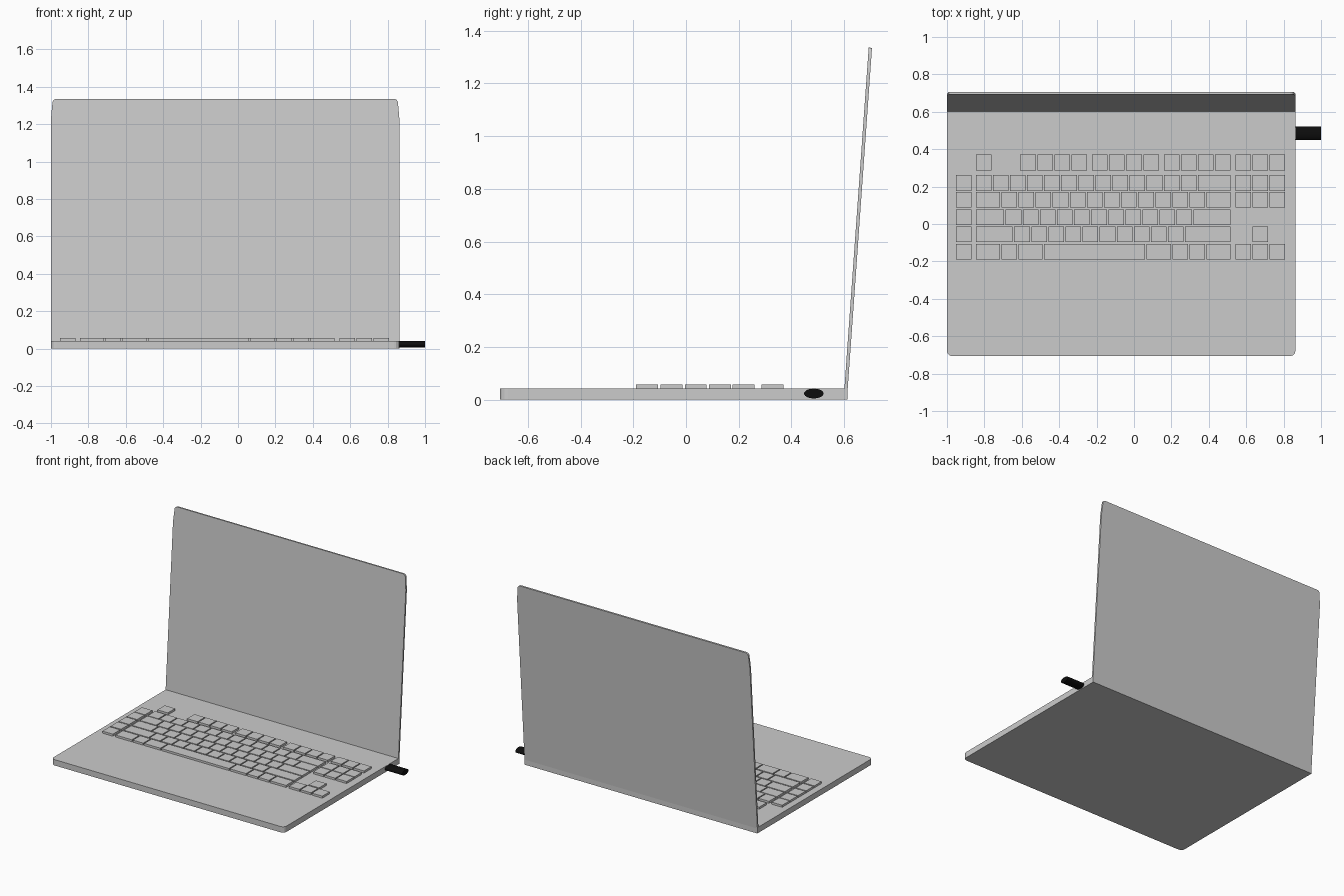
import bpy, bmesh, math
from mathutils import Matrix

if "Cube" in bpy.data.objects:
    bpy.data.objects.remove(bpy.data.objects["Cube"])

X0, X1 = -1.0, 0.863          # left and right sides of the laptop
CX, HW = (X0 + X1) / 2, (X1 - X0) / 2
BASE_TOP, KEY_TOP = 0.042, 0.057


def add_object(name, bm):
    bmesh.ops.recalc_face_normals(bm, faces=bm.faces)
    mesh = bpy.data.meshes.new(name)
    bm.to_mesh(mesh)
    bm.free()
    obj = bpy.data.objects.new(name, mesh)
    bpy.context.collection.objects.link(obj)
    return obj


def slab(name, length, thickness, corner):
    """Plate from v=0 to v=length, with shaped corners at the far end."""
    half = [(HW, 0)] + [(HW - a, length - b) for a, b in corner]
    outline = half + [(-u, v) for u, v in reversed(half)]
    bm = bmesh.new()
    face = bm.faces.new([bm.verts.new((u, v, 0)) for u, v in outline])
    ext = bmesh.ops.extrude_face_region(bm, geom=[face])
    verts = [g for g in ext["geom"] if isinstance(g, bmesh.types.BMVert)]
    bmesh.ops.translate(bm, verts=verts, vec=(0, 0, thickness))
    return add_object(name, bm)


# Base plate, rounded at the front
base = slab("base", 1.319, BASE_TOP,
            [(0, 0.03), (0.002, 0.017), (0.008, 0.008), (0.017, 0.002), (0.03, 0)])
base.matrix_world = (Matrix.Translation((CX, 0.613, 0))
                     @ Matrix.Rotation(math.pi, 4, 'Z'))

# Screen lid, leaning back slightly
tilt = math.atan2(0.093, 1.305)
lid = slab("screen_lid", 1.309, 0.0125,
           [(0, 0.11), (0.006, 0.04), (0.009, 0.014), (0.015, 0.005), (0.027, 0)])
lid.matrix_world = (Matrix.Translation((CX, 0.6125, 0.029))
                    @ Matrix.Rotation(math.pi / 2 - tilt, 4, 'X'))

# Keyboard: rows of (start, widths) groups, measured in key units
U, KX, GAP = 0.0914, -0.848, 0.008
LEFT = (-1.16, [1])
NAV = (15.18, [1] * 3)
rows = [
    (0.329, [(0, [1]), (2.6, [1] * 4), (6.8, [1] * 4), (11, [1] * 4), NAV]),
    (0.219, [LEFT, (0, [1] * 13 + [2]), NAV]),
    (0.129, [LEFT, (0, [1.5] + [1] * 12 + [1.5]), NAV]),
    (0.037, [LEFT, (0, [1.75] + [1] * 11 + [2.25])]),
    (-0.055, [LEFT, (0, [2.25] + [1] * 10 + [2.75]), (16.18, [1])]),
    (-0.148, [LEFT, (0, [1.5, 1, 1.5, 6, 1.5, 1, 1, 1.5]), NAV]),
]
bm = bmesh.new()
for y, groups in rows:
    for start, widths in groups:
        x = KX + start * U
        for w in widths:
            z0 = BASE_TOP - 0.004
            size = (w * U - GAP, U - GAP, KEY_TOP - z0)
            place = Matrix.Translation((x + w * U / 2 - GAP / 4, y, (z0 + KEY_TOP) / 2))
            bmesh.ops.create_cube(bm, size=1, matrix=place @ Matrix.Diagonal((*size, 1)))
            x += w * U
add_object("keys", bm)

# Black oval plug-in stick on the right side
bm = bmesh.new()
bmesh.ops.create_cone(bm, cap_ends=True, segments=32, radius1=1, radius2=1, depth=1)
bm.transform(Matrix.Translation((0.925, 0.485, 0.0235))
             @ Matrix.Diagonal((0.15, 0.037, 0.0185, 1))
             @ Matrix.Rotation(math.pi / 2, 4, 'Y'))
stick = add_object("plug_in_stick", bm)
black = bpy.data.materials.new("black")
black.diffuse_color = (0.004, 0.004, 0.004, 1)
black.use_nodes = True
black.node_tree.nodes["Principled BSDF"].inputs["Base Color"].default_value = black.diffuse_color
stick.data.materials.append(black)
bpy.context.view_layer.objects.active = stick
stick.select_set(True)
bpy.ops.object.shade_smooth_by_angle()
